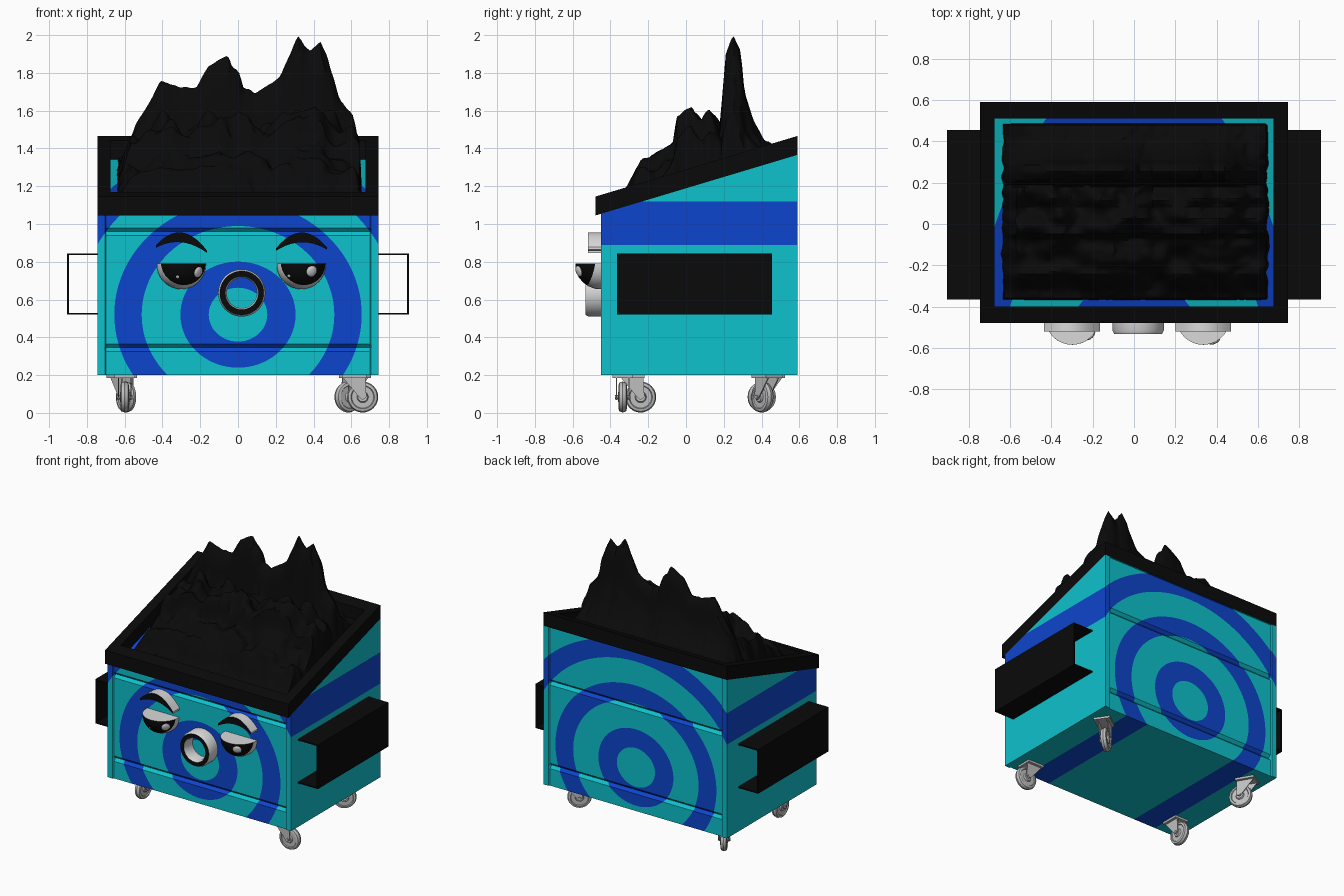
import bpy, bmesh, math
from mathutils import Vector, Matrix, noise

cube = bpy.data.objects.get("Cube")
if cube:
    bpy.data.objects.remove(cube)


def material(name, r, g, b):
    m = bpy.data.materials.new(name)
    m.use_nodes = True
    m.diffuse_color = (r, g, b, 1)
    m.node_tree.nodes["Principled BSDF"].inputs["Base Color"].default_value = (r, g, b, 1)
    return m


CYAN = material("turquoise", 0.004, 0.54, 0.61)
BLUE = material("royal blue", 0.004, 0.06, 0.61)
BLACK = material("black", 0.003, 0.003, 0.003)
WHITE = material("off white", 0.7, 0.7, 0.7)
STEEL = material("caster grey", 0.52, 0.52, 0.52)


def finish(name, bm, mats, smooth=None):
    bmesh.ops.remove_doubles(bm, verts=bm.verts, dist=0.0002)
    bmesh.ops.recalc_face_normals(bm, faces=bm.faces)
    mesh = bpy.data.meshes.new(name)
    bm.to_mesh(mesh)
    bm.free()
    for m in mats:
        mesh.materials.append(m)
    ob = bpy.data.objects.new(name, mesh)
    bpy.context.collection.objects.link(ob)
    if smooth:
        bpy.ops.object.select_all(action="DESELECT")
        ob.select_set(True)
        bpy.context.view_layer.objects.active = ob
        bpy.ops.object.shade_smooth_by_angle(angle=math.radians(smooth))
    return ob


def prism(bm, pts, a, b, place, cap_index=0):
    """Extrude an outline from w=a to w=b; place(u, v, w) gives the position."""
    lo = [bm.verts.new(place(u, v, a)) for u, v in pts]
    hi = [bm.verts.new(place(u, v, b)) for u, v in pts]
    bm.faces.new(lo).material_index = cap_index
    bm.faces.new(hi)
    for i in range(len(pts)):
        j = (i + 1) % len(pts)
        bm.faces.new((lo[i], lo[j], hi[j], hi[i]))


def lathe(bm, profile, matrix, n=32, marked=()):
    """Spin a closed (radius, y) outline about the local y axis."""
    rings = []
    for k in range(n):
        t = math.tau * k / n
        rings.append([bm.verts.new(matrix @ Vector((r * math.cos(t), y, r * math.sin(t)))) for r, y in profile])
    for k in range(n):
        p, q = rings[k - 1], rings[k]
        for i in range(len(profile)):
            j = (i + 1) % len(profile)
            bm.faces.new((p[i], p[j], q[j], q[i])).material_index = int(i in marked)


def rect(u0, u1, v0, v1):
    return [(u0, v0), (u1, v0), (u1, v1), (u0, v1)]


# Bin dimensions
W, FRONT, BACK, FLOOR, POST = 0.745, -0.45, 0.59, 0.2, 0.705
SLOPE = 0.3


def lid_z(y):
    return 1.045 + SLOPE * (y + 0.48)


GROOVES = (0.345, 0.96)


def recess(x, z):
    if abs(x) > POST - 0.001:
        return 0.0
    return 0.008 + max(0.0, 0.02 * (1 - min(abs(z - g) for g in GROOVES) / 0.02))


def target_panel(z0, z1, place, ribbed):
    """Concentric oval rings in the xz plane, trimmed to the bin width."""
    radii, n = (0.155, 0.305, 0.51, 0.655, 0.847, 0.99, 1.4), 96
    bm = bmesh.new()
    rings = [[bm.verts.new((r * math.cos(math.tau * k / n), 0, 0.52 + 0.92 * r * math.sin(math.tau * k / n)))
              for k in range(n)] for r in radii]
    bm.faces.new(rings[0])
    for i in range(len(radii) - 1):
        for k in range(n):
            f = bm.faces.new((rings[i][k - 1], rings[i][k], rings[i + 1][k], rings[i + 1][k - 1]))
            f.material_index = 1 - i % 2

    def cut(co, no, trim):
        bmesh.ops.bisect_plane(bm, geom=bm.verts[:] + bm.edges[:] + bm.faces[:],
                               plane_co=co, plane_no=no, clear_outer=trim)
    cut((W, 0, 0), (1, 0, 0), True)
    cut((-W, 0, 0), (-1, 0, 0), True)
    cut((0, 0, z0), (0, 0, -1), True)
    cut((0, 0, z1), (0, 0, 1), True)
    if ribbed:
        for g in GROOVES:
            for d in (-0.02, 0, 0.02):
                cut((0, 0, g + d), (0, 0, 1), False)
        for x in (-POST, -POST + 0.006, POST - 0.006, POST):
            cut((x, 0, 0), (1, 0, 0), False)
    for v in bm.verts:
        v.co.y = place(v.co.x, v.co.z)
    return bm


# Bin body: front, back with sides and floor, and sloping top
body = bmesh.new()


def absorb(bm):
    tmp = bpy.data.meshes.new("tmp")
    bm.to_mesh(tmp)
    bm.free()
    body.from_mesh(tmp)
    bpy.data.meshes.remove(tmp)


absorb(target_panel(FLOOR, lid_z(FRONT), lambda x, z: FRONT + recess(x, z), True))
absorb(target_panel(lid_z(FRONT), lid_z(BACK), lambda x, z: -0.48 + (z - 1.045) / SLOPE, False))
back = target_panel(FLOOR, lid_z(BACK), lambda x, z: BACK - recess(x, z), True)
swept = {}
for e in back.edges[:]:
    a, b = e.verts
    side = all(abs(abs(v.co.x) - W) < 1e-4 for v in e.verts)
    under = all(abs(v.co.z - FLOOR) < 1e-4 for v in e.verts)
    if len(e.link_faces) == 1 and (side or under):
        for v in (a, b):
            if v not in swept:
                swept[v] = back.verts.new((v.co.x, FRONT + recess(v.co.x, v.co.z), v.co.z))
        mat = e.link_faces[0].material_index
        back.faces.new((a, b, swept[b], swept[a])).material_index = mat
bmesh.ops.bisect_plane(back, geom=back.verts[:] + back.edges[:] + back.faces[:],
                       plane_co=(0, BACK, lid_z(BACK)), plane_no=(0, -SLOPE, 1), clear_outer=True)
absorb(back)
finish("bin_body", body, [CYAN, BLUE])

# Sloping rim frame
bm = bmesh.new()
for r in (rect(-W, W, -0.48, -0.40), rect(-W, W, 0.51, BACK),
          rect(-W, -0.675, -0.40, 0.51), rect(0.675, W, -0.40, 0.51)):
    prism(bm, r, 0, 0.1, lambda x, y, w: (x, y, lid_z(y) + w))
finish("rim_frame", bm, [BLACK])

# Side lifting channels, open at both ends
for s, label in ((1, "left"), (-1, "right")):
    bm = bmesh.new()
    outline = [(W, 0.52), (0.905, 0.52), (0.905, 0.845), (W, 0.845),
               (W, 0.835), (0.895, 0.835), (0.895, 0.53), (W, 0.53)]
    prism(bm, outline, -0.365, 0.455, lambda x, z, y: (s * x, y, z))
    finish(label + "_lifting_channel", bm, [BLACK])

# Swivel casters
WHEEL = [(0.01, -0.026), (0.025, -0.026), (0.03, -0.016), (0.058, -0.016), (0.062, -0.022), (0.076, -0.018),
         (0.082, 0), (0.076, 0.018), (0.062, 0.022), (0.058, 0.016), (0.03, 0.016), (0.025, 0.026), (0.01, 0.026)]


def caster(name, x, y, degrees):
    m = Matrix.Translation((x, y, 0)) @ Matrix.Rotation(math.radians(degrees), 4, "Z")
    bm = bmesh.new()
    lathe(bm, WHEEL, m @ Matrix.Translation((0.045, 0, 0.084)))

    def put(u, v, w):
        return m @ Vector((u, w, v))
    prism(bm, rect(-0.065, 0.065, 0.185, 0.2), -0.055, 0.055, put)
    fork = [(-0.06, 0.187), (0.06, 0.187), (0.065, 0.085), (0.045, 0.068), (0.025, 0.085)]
    for w in (-0.036, 0.03):
        prism(bm, fork, w, w + 0.006, put)
    bolt = [(0.045 + 0.012 * math.cos(math.tau * k / 8), 0.084 + 0.012 * math.sin(math.tau * k / 8)) for k in range(8)]
    prism(bm, bolt, -0.042, 0.042, put)
    finish(name, bm, [STEEL], 35)


caster("front_left_caster", 0.615, -0.335, 0)
caster("front_right_caster", -0.6, -0.285, 90)
caster("rear_left_caster", 0.62, 0.43, 215)
caster("rear_right_caster", -0.615, 0.44, -60)

# Ring nose with a dark front
bm = bmesh.new()
lathe(bm, [(0.08, FRONT + 0.01), (0.08, -0.515), (0.088, -0.533), (0.116, -0.533), (0.125, -0.515),
           (0.125, FRONT + 0.01)], Matrix.Translation((0.02, 0, 0.635)), 48, (2,))
finish("nose_ring", bm, [WHITE, BLACK], 40)

# Half-lidded eyes, dark irises and raised glints
for label, cx, glints in (("right", -0.3, ((0.09, -0.04, 0.03), (-0.02, -0.065, 0.009))),
                          ("left", 0.335, ((0.055, -0.035, 0.03), (-0.065, -0.06, 0.009)))):
    centre, R = Vector((cx, -0.455, 0.785)), 0.13
    gaze = Vector((0.2, -1, 0.2)).normalized()
    bm = bmesh.new()
    bmesh.ops.create_uvsphere(bm, u_segments=40, v_segments=24, radius=R)
    for f in bm.faces:
        f.material_index = int(f.calc_center_median().z > R * 0.43)
    bmesh.ops.rotate(bm, verts=bm.verts, matrix=gaze.to_track_quat("Z", "Y").to_matrix())
    res = bmesh.ops.bisect_plane(bm, geom=bm.verts[:] + bm.edges[:] + bm.faces[:],
                                 plane_co=(0, 0, 0.005), plane_no=(0, 0, 1), clear_outer=True)
    rim = [g for g in res["geom_cut"] if isinstance(g, bmesh.types.BMEdge)]
    for f in bmesh.ops.holes_fill(bm, edges=rim)["faces"]:
        f.material_index = 0
    bmesh.ops.translate(bm, verts=bm.verts, vec=centre)
    finish(label + "_eye", bm, [WHITE, BLACK], 35)
    bm = bmesh.new()
    for dx, dz, r in glints:
        spot = Vector((dx, -math.sqrt(R * R - dx * dx - dz * dz), dz))
        turn = spot.to_track_quat("Z", "Y").to_matrix().to_4x4()
        bmesh.ops.create_uvsphere(bm, u_segments=20, v_segments=10, radius=r,
                                  matrix=Matrix.Translation(centre + spot) @ turn @ Matrix.Diagonal((1, 1, 0.35, 1)))
    finish(label + "_eye_glints", bm, [WHITE], 40)

# Crescent brows with dark fronts
for label, cx, tilt in (("right", -0.3, -0.1), ("left", 0.335, 0.03)):
    ts = [-1 + k / 8 for k in range(17)]

    def arch(t, drop, thick):
        return (cx + 0.135 * t, 0.867 + (0.082 - drop) * (1 - t * t) + tilt * 0.135 * t + thick)
    upper = [arch(t, 0, 0.006) for t in ts]
    lower = [arch(t, 0.04, -0.006) for t in reversed(ts)]
    bm = bmesh.new()
    prism(bm, upper + lower, -0.52, FRONT + 0.01, lambda x, z, y: (x, y, z), 1)
    finish(label + "_brow", bm, [WHITE, BLACK], 35)

# Jagged heap of rubbish: crest along x shaped by a ridge profile along y
CREST = [(-0.64, 1.2), (-0.55, 1.46), (-0.47, 1.61), (-0.41, 1.74), (-0.3, 1.69), (-0.22, 1.7), (-0.16, 1.82),
         (-0.06, 1.88), (0, 1.8), (0.03, 1.69), (0.09, 1.65), (0.22, 1.76), (0.27, 1.88), (0.32, 2), (0.38, 1.91),
         (0.44, 1.97), (0.5, 1.78), (0.54, 1.62), (0.6, 1.53), (0.65, 1.35)]
RIDGE = [(-0.37, 1.14), (-0.32, 1.18), (-0.24, 1.33), (-0.15, 1.37), (-0.07, 1.43), (-0.05, 1.57), (0.03, 1.61),
         (0.08, 1.56), (0.12, 1.6), (0.18, 1.54), (0.21, 1.9), (0.25, 2), (0.29, 1.92), (0.31, 1.7),
         (0.36, 1.55), (0.41, 1.45), (0.49, 1.4)]


def lookup(table, t):
    for (a, p), (b, q) in zip(table, table[1:]):
        if t <= b:
            return p + (q - p) * (t - a) / (b - a)
    return table[-1][1]


bm = bmesh.new()
NX, NY = 110, 80
grid = []
for j in range(NY + 1):
    row = []
    for i in range(NX + 1):
        x, y = -0.64 + 1.29 * i / NX, -0.37 + 0.86 * j / NY
        base = lid_z(y) + 0.02
        rough = noise.noise(Vector((x * 9, y * 9, 3)))
        fine = noise.noise(Vector((x * 24, y * 24, 7)))
        crest = (lookup(CREST, x) - 1.2) / 0.8
        if y < 0.18:
            crest = min(1, 0.35 + 0.65 * crest + 0.35 * rough) * min(1, crest * 4)
        h = max(0, crest) * (lookup(RIDGE, y) - base)
        z = base + max(0, h) + 0.012 * fine + 0.015 * rough
        edge = i in (0, NX) or j in (0, NY)
        row.append(bm.verts.new((x + 0.012 * fine, y, lid_z(y) - 0.02 if edge else z)))
    grid.append(row)
for j in range(NY):
    for i in range(NX):
        bm.faces.new((grid[j][i], grid[j][i + 1], grid[j + 1][i + 1], grid[j + 1][i]))
finish("rubbish_heap", bm, [BLACK], 40)
